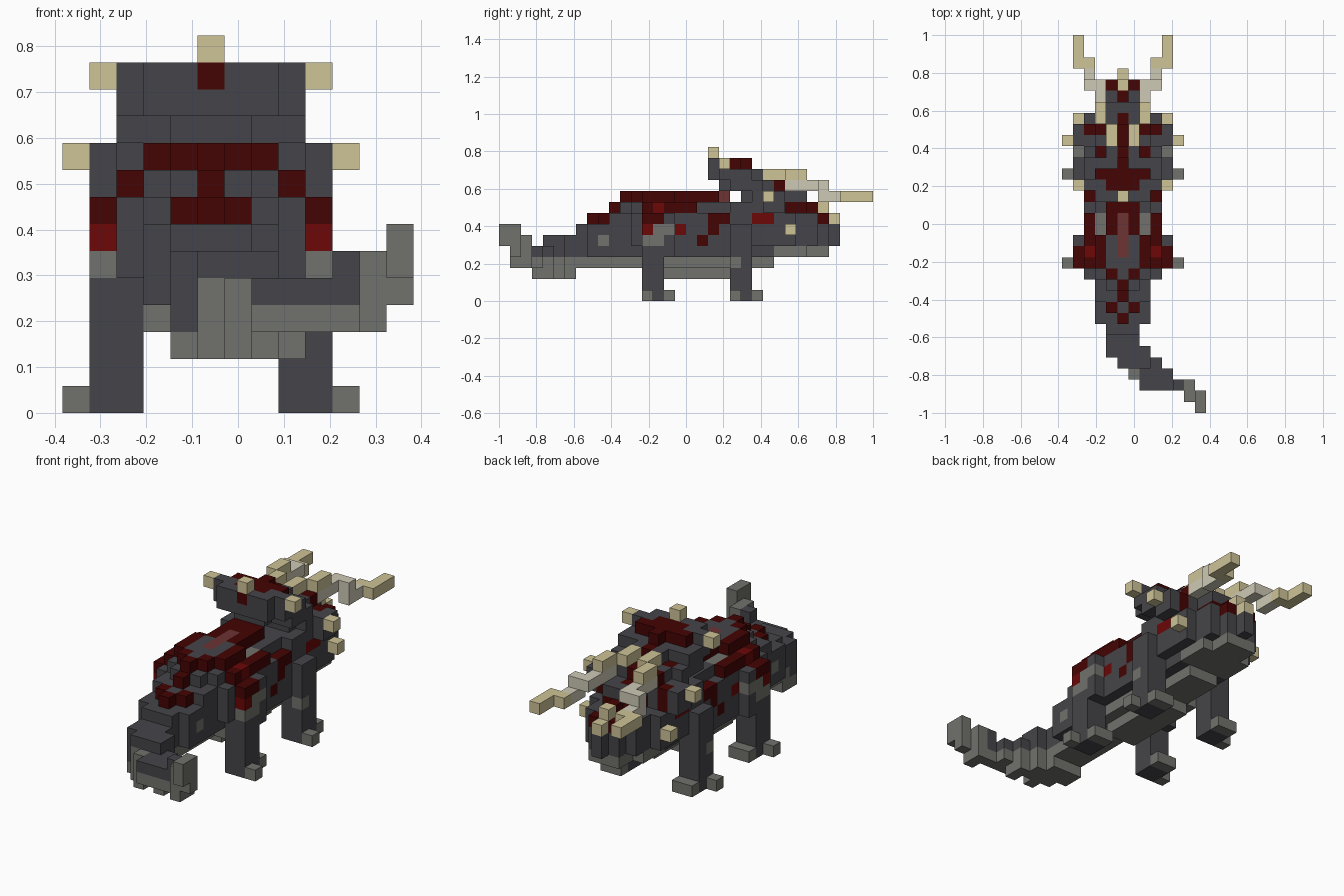
import bpy
import bmesh
from mathutils import Vector

old_cube = bpy.data.objects.get("Cube")
if old_cube:
    bpy.data.objects.remove(old_cube, do_unlink=True)

UNIT = 2 / 34      # edge length of one block
MIDDLE = 5         # column of the body's centre line

PALETTE = {
    "charcoal": (0.06, 0.06, 0.068),
    "stone": (0.165, 0.165, 0.15),
    "dark_red": (0.06, 0.001, 0.001),
    "bright_red": (0.15, 0.002, 0.002),
    "dusty_red": (0.15, 0.033, 0.033),
    "bone": (0.62, 0.55, 0.31),
    "pale_bone": (0.62, 0.59, 0.47),
}
COLOR_NAMES = list(PALETTE)
materials = []
for name, rgb in PALETTE.items():
    mat = bpy.data.materials.new(name)
    mat.use_nodes = True
    mat.diffuse_color = (*rgb, 1)
    shader = mat.node_tree.nodes["Principled BSDF"]
    shader.inputs["Base Color"].default_value = (*rgb, 1)
    shader.inputs["Roughness"].default_value = 0.9
    materials.append(mat)

blocks = {}        # (column, row, layer) -> (part, colour)


def span(value):
    """Inclusive range from a number or a pair."""
    low, high = value if isinstance(value, tuple) else (value, value)
    return range(low, high + 1)


def fill(part, color, columns, rows, layers, only_existing=False):
    for i in span(columns):
        for j in span(rows):
            for k in span(layers):
                cell = (i, j, k)
                if only_existing:
                    if cell in blocks:
                        blocks[cell] = (blocks[cell][0], color)
                else:
                    blocks.setdefault(cell, (part, color))


def pair(part, color, offsets, rows, layers, only_existing=False):
    """Fill on both sides of the centre line."""
    for d in span(offsets):
        for side in (-d, d):
            fill(part, color, MIDDLE + side, rows, layers, only_existing)


def paint(color, offsets, rows, layers):
    pair(None, color, offsets, rows, layers, only_existing=True)


def wedge(part, color, widest, start, end, layer):
    """Layer that begins as a point and widens by one block per row."""
    for d in range(widest + 1):
        pair(part, color, d, (start + d, end), layer)


# Tail, curling to the left
fill("tail", "stone", 12, 0, (5, 6))
fill("tail", "stone", 12, 1, (4, 6))
fill("tail", "stone", 11, (1, 2), (3, 5))
fill("tail", "charcoal", 10, 2, (3, 5))
fill("tail", "charcoal", 9, (2, 3), (3, 4))
fill("tail", "charcoal", 8, (2, 4), (3, 4))
fill("tail", "charcoal", 7, (2, 3), (3, 4))
fill("tail", "charcoal", 7, (4, 5), (2, 5))
fill("tail", "charcoal", 6, 3, (2, 4))
fill("tail", "charcoal", 6, (4, 6), (2, 5))
fill("tail", "charcoal", 5, (4, 6), (2, 5))
fill("tail", "charcoal", 4, (5, 6), (2, 5))
fill("tail", "stone", 8, (3, 4), 2)
pair("tail", "charcoal", (0, 1), 7, (3, 6))
fill(None, "stone", (4, 10), (2, 7), (2, 3), only_existing=True)
fill(None, "stone", (5, 6), (3, 4), 4, only_existing=True)
fill(None, "charcoal", 4, 5, 3, only_existing=True)

# Rump, stepping up in wedges towards the back
pair("body", "charcoal", (0, 1), (8, 12), 3)
pair("body", "charcoal", (0, 2), (8, 12), (4, 6))
wedge("body", "charcoal", 2, 8, 12, 7)
wedge("body", "charcoal", 2, 10, 12, 8)

# Barrel body
pair("body", "charcoal", 3, 12, (5, 7))
pair("body", "charcoal", 3, (13, 20), (4, 7))
pair("body", "charcoal", (0, 2), (13, 20), (3, 8))
pair("body", "stone", (0, 1), (14, 20), 2)
pair("body", "dark_red", 3, (13, 17), 8)

# Back ridge
wedge("back_ridge", "dark_red", 1, 11, 19, 9)
pair("back_ridge", "dark_red", 2, (13, 15), 9)
pair("back_ridge", "dusty_red", 0, 20, 9)

# Hips, legs and toes
pair("hips", "charcoal", 4, (13, 15), (4, 7))
pair("back_legs", "charcoal", (3, 4), (13, 14), (0, 4))
pair("front_legs", "charcoal", (3, 4), (21, 22), (0, 6))
for part, row in (("back_toes", 13), ("front_toes", 21)):
    pair(part, "stone", 5, row, 0)
    pair(part, "stone", (3, 4), row + 2, 0)

# Neck and head
pair("neck", "charcoal", (0, 3), (21, 25), (5, 8))
pair("neck", "charcoal", (0, 2), (21, 25), 4)
pair("neck", "charcoal", (0, 1), (21, 24), 3)
pair("head", "charcoal", 3, 26, (5, 7))
pair("head", "charcoal", (0, 2), (26, 27), (4, 7))
pair("head", "charcoal", 2, 28, (5, 7))
pair("head", "charcoal", (0, 1), (28, 29), (4, 7))
pair("head", "charcoal", (0, 1), (26, 27), (8, 9))
fill("head", "charcoal", MIDDLE, 28, 8)
fill("head", "charcoal", MIDDLE, 30, (5, 6))
fill("nose_horn", "bone", MIDDLE, 29, 8)
fill("nose_horn", "bone", MIDDLE, 30, 7)

# Frill leaning back over the neck
pair("frill", "charcoal", (0, 2), (19, 21), 12)
pair("frill", "charcoal", 3, 20, 12)
pair("frill", "charcoal", 0, 22, 12)
pair("frill", "charcoal", (0, 2), (19, 22), 11)
pair("frill", "charcoal", 3, (20, 22), 11)
pair("frill", "charcoal", (0, 1), 23, 11)
pair("frill", "charcoal", (0, 1), 20, 10)
pair("frill", "charcoal", (0, 3), (21, 23), 10)
pair("frill", "charcoal", (0, 2), (24, 25), 10)
pair("frill", "charcoal", (0, 2), 22, 9)
pair("frill", "charcoal", (0, 3), (23, 25), 9)
pair("frill", "charcoal", 4, (24, 25), (8, 9))

# Frill spikes and cheek spikes
fill("frill_spikes", "bone", MIDDLE, 19, 13)
pair("frill_spikes", "bone", 4, 20, 12)
pair("frill_spikes", "bone", 5, 24, 9)
pair("cheek_spikes", "bone", 4, 26, 6)

# Brow horns
pair("brow_horns", "bone", 1, (24, 25), 11)
pair("brow_horns", "bone", 2, (26, 27), 11)
pair("brow_horns", "pale_bone", 2, (26, 29), 10)
pair("brow_horns", "pale_bone", 3, 29, (9, 10))
pair("brow_horns", "pale_bone", 3, 30, 9)
pair("brow_horns", "bone", 3, 31, 9)
pair("brow_horns", "bone", 4, (31, 33), 9)

# Red markings on the back and flanks
paint("dark_red", 0, 8, 7)
paint("dark_red", 1, 9, 7)
paint("dark_red", 0, 10, 8)
paint("charcoal", 1, (13, 15), 9)
paint("charcoal", 0, (12, 13), 9)
paint("dusty_red", 0, (14, 17), 9)
paint("stone", 2, (16, 17), 8)
paint("bright_red", 3, 14, 8)
paint("dark_red", 4, (13, 14), 7)
paint("bright_red", 4, 13, 6)
paint("bright_red", 3, 16, 6)
paint("dark_red", 3, (19, 20), 7)
paint("dark_red", 3, 19, 6)
paint("dark_red", 3, 18, 5)

# Red markings on the frill and head
paint("dark_red", (0, 2), 21, 12)
paint("dark_red", (0, 1), 20, 12)
paint("dark_red", 0, (19, 22), 12)
paint("dark_red", 2, 23, 10)
paint("dark_red", 0, (23, 26), (8, 11))
paint("dark_red", 2, 25, 10)
paint("dark_red", 3, 25, (8, 9))
paint("bright_red", 3, (23, 24), 7)
paint("dark_red", 1, (26, 27), 8)
paint("dark_red", 0, 28, 8)
paint("dark_red", 1, 29, 7)

# Pale underside and flank patches
paint("stone", (0, 2), (8, 24), 3)
paint("stone", (0, 2), (25, 29), 4)
paint("stone", 4, (13, 14), 5)
paint("stone", 4, (14, 15), 6)
paint("stone", 4, 21, 3)
paint("stone", 2, 9, 5)

# Build each part from the outer faces of its blocks
AXES = [Vector(a) for a in ((1, 0, 0), (0, 1, 0), (0, 0, 1))]


def build(part):
    bm = bmesh.new()
    for cell, (owner, color) in blocks.items():
        if owner != part:
            continue
        centre = Vector(cell) + Vector((-6, -16.5, 0.5))
        for n, axis in enumerate(AXES):
            for sign in (-1, 1):
                beside = tuple(int(c + sign * a) for c, a in zip(cell, axis))
                if beside in blocks:
                    continue
                u, v = AXES[(n + 1) % 3] / 2, AXES[(n + 2) % 3] / 2 * sign
                mid = centre + axis * sign / 2
                corners = (mid - u - v, mid + u - v, mid + u + v, mid - u + v)
                face = bm.faces.new([bm.verts.new(c * UNIT) for c in corners])
                face.material_index = COLOR_NAMES.index(color)
    bmesh.ops.remove_doubles(bm, verts=bm.verts, dist=UNIT / 100)
    mesh = bpy.data.meshes.new(part)
    bm.to_mesh(mesh)
    bm.free()
    for mat in materials:
        mesh.materials.append(mat)
    bpy.context.collection.objects.link(bpy.data.objects.new(part, mesh))


for part in sorted({owner for owner, _ in blocks.values()}):
    build(part)
